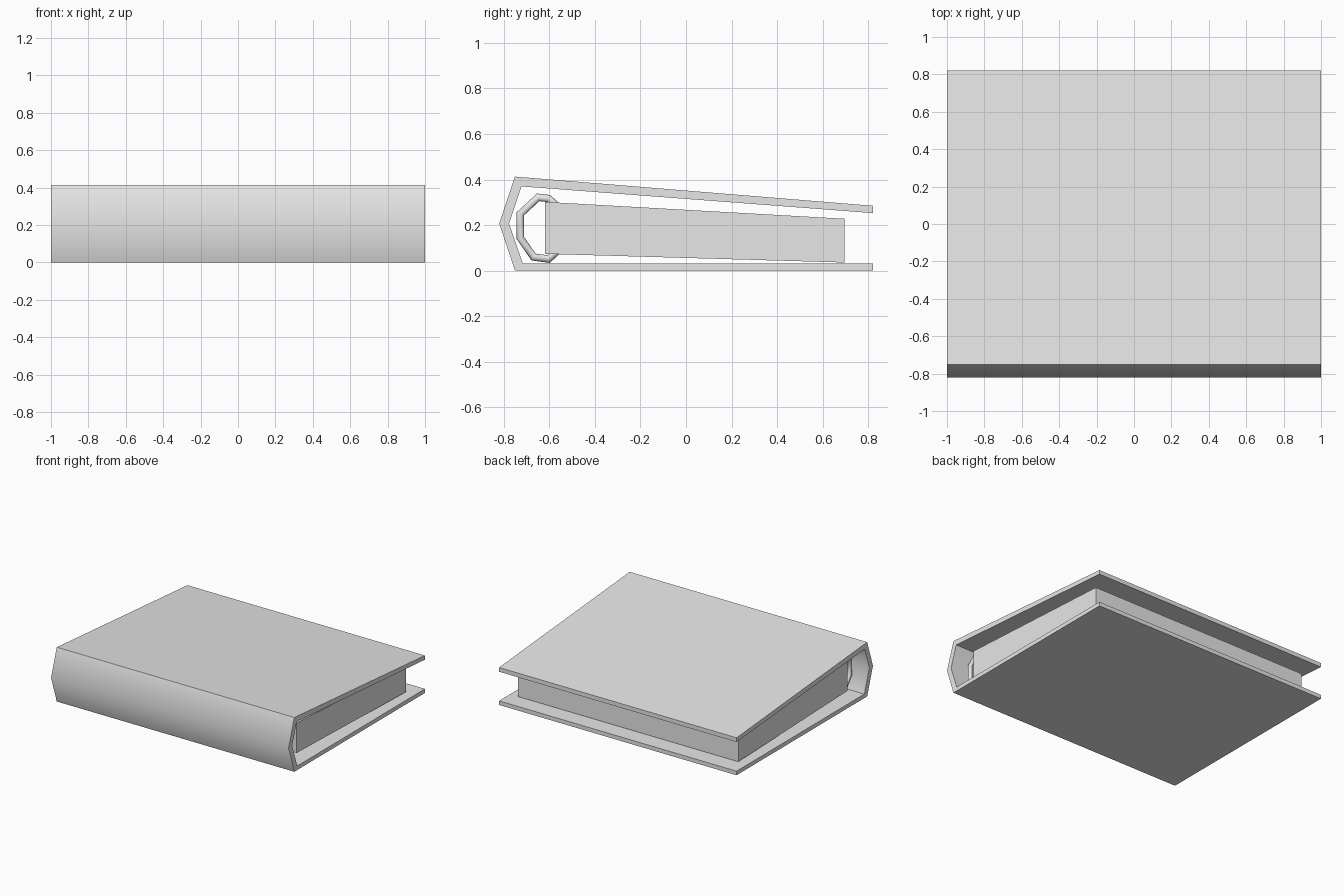
import bpy
import math
from mathutils import Vector

if "Cube" in bpy.data.objects:
    bpy.data.objects.remove(bpy.data.objects["Cube"], do_unlink=True)

grey = bpy.data.materials.new("plain grey")
grey.use_nodes = True
GREY = (0.8, 0.8, 0.8, 1)
grey.diffuse_color = GREY
grey.node_tree.nodes["Principled BSDF"].inputs["Base Color"].default_value = GREY


def finish(name, verts, faces, smooth=None):
    mesh = bpy.data.meshes.new(name)
    mesh.from_pydata(verts, [], faces)
    mesh.materials.append(grey)
    obj = bpy.data.objects.new(name, mesh)
    bpy.context.collection.objects.link(obj)
    bpy.ops.object.select_all(action="DESELECT")
    obj.select_set(True)
    bpy.context.view_layer.objects.active = obj
    bpy.ops.object.mode_set(mode="EDIT")
    bpy.ops.mesh.select_all(action="SELECT")
    bpy.ops.mesh.normals_make_consistent(inside=False)
    bpy.ops.object.mode_set(mode="OBJECT")
    if smooth:
        bpy.ops.object.shade_smooth_by_angle(angle=math.radians(smooth))
    return obj


def extrude_strip(name, outer, inner, half, smooth=None):
    """Extrude the band between two matching (y, z) outlines along x."""
    n = len(outer)
    loop = outer + inner[::-1]
    m = len(loop)
    verts = [(x, y, z) for x in (-half, half) for y, z in loop]
    faces = [(i, (i + 1) % m, (i + 1) % m + m, i + m) for i in range(m)]
    for end in (0, m):
        faces += [(end + i, end + i + 1, end + m - 2 - i, end + m - 1 - i)
                  for i in range(n - 1)]
    return finish(name, verts, faces, smooth)


def ring(name, x, path, radius, sides=8):
    """Closed angular ring with a round, mitred tube."""
    pts = [Vector(p) for p in path]
    n = len(pts)
    verts, faces = [], []
    for i, p in enumerate(pts):
        a = (p - pts[i - 1]).normalized()
        b = (pts[(i + 1) % n] - p).normalized()
        t = (a + b).normalized()
        out = Vector((-t.y, t.x)) * (radius / t.dot(a))
        for k in range(sides):
            ang = 2 * math.pi * k / sides
            q = p + out * math.cos(ang)
            verts.append((x + radius * math.sin(ang), q.x, q.y))
    for i in range(n):
        for k in range(sides):
            j, l = (i + 1) % n, (k + 1) % sides
            faces.append((i * sides + k, i * sides + l, j * sides + l, j * sides + k))
    return finish(name, verts, faces, 50)


# Cover: bottom board, creased spine and sloping top board
extrude_strip("cover",
              [(0.82, 0), (-0.751, 0), (-0.82, 0.207), (-0.751, 0.413), (0.82, 0.285)],
              [(0.82, 0.031), (-0.716, 0.031), (-0.777, 0.207), (-0.722, 0.37), (0.82, 0.253)],
              1.0, 45)

# Page block, tapering towards the open edge
extrude_strip("pages", [(-0.619, 0.074), (0.696, 0.036)],
              [(-0.619, 0.302), (0.696, 0.228)], 0.928)

# Binding rings
ring_path = [(-0.727, 0.25), (-0.649, 0.322), (-0.603, 0.317), (-0.54, 0.26),
             (-0.54, 0.11), (-0.603, 0.051), (-0.669, 0.06), (-0.727, 0.143)]
for name, x in (("left_ring", 0.87), ("middle_ring", 0), ("right_ring", -0.87)):
    ring(name, x, ring_path, 0.016)
